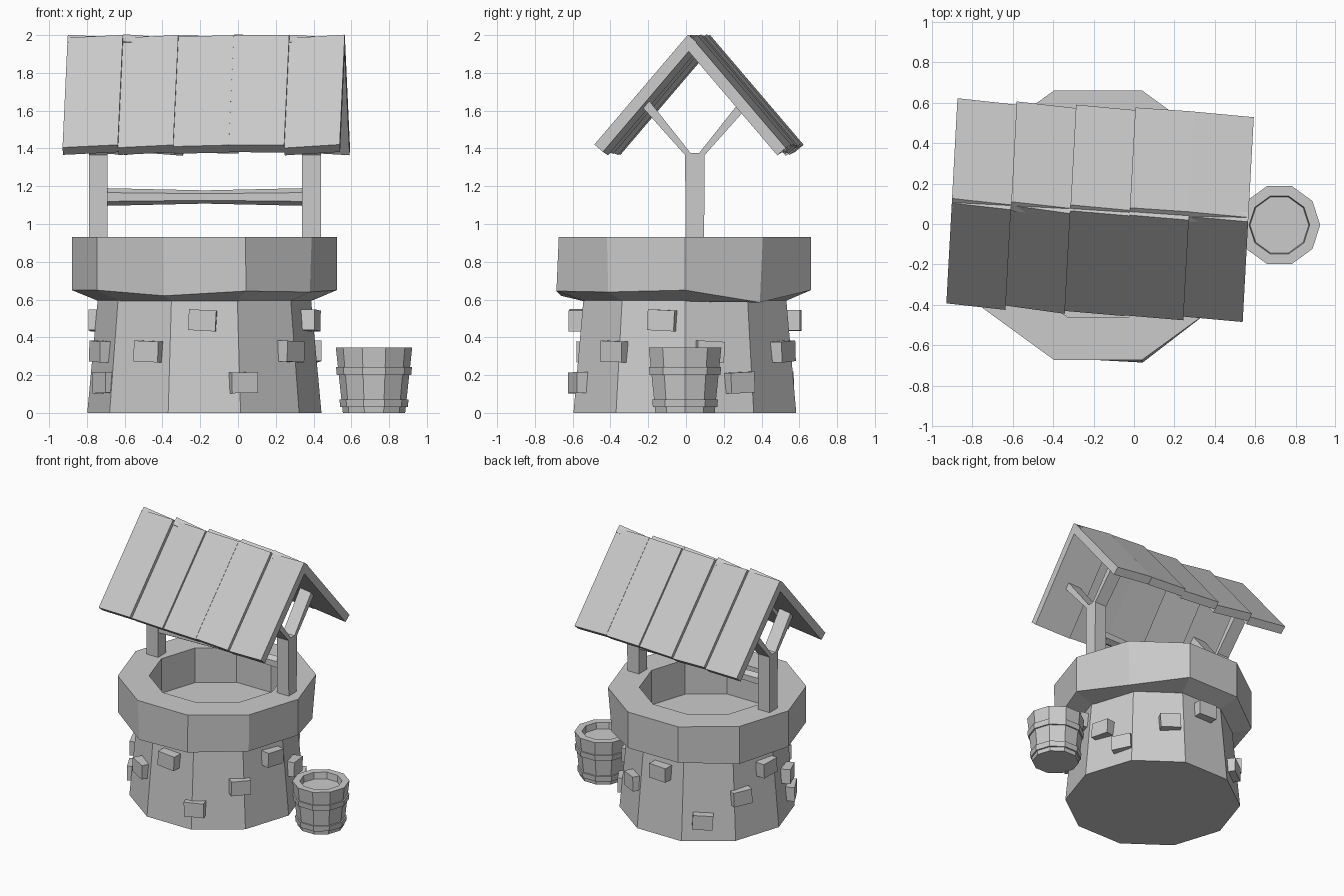
import bpy, bmesh, random
from math import sin, cos, pi, radians
from mathutils import Matrix, Vector

if "Cube" in bpy.data.objects:
    bpy.data.objects.remove(bpy.data.objects["Cube"])

random.seed(4)
WELL = Vector((-0.178, -0.006, 0))
POST_Y = 0.047


def finish(name, bm):
    bmesh.ops.recalc_face_normals(bm, faces=bm.faces)
    me = bpy.data.meshes.new(name)
    bm.to_mesh(me)
    bm.free()
    ob = bpy.data.objects.new(name, me)
    bpy.context.collection.objects.link(ob)
    return ob


def lathe(name, rings, centre, n=10, axis=Matrix(), caps=True, closed=False, dips={}):
    """Join n-sided rings of (radius, height); dips overrides (ring, side)."""
    bm = bmesh.new()
    loops = []
    for i, ring in enumerate(rings):
        loop = []
        for k in range(n):
            r, z = dips.get((i, k), ring)
            a = 2 * pi * k / n
            loop.append(bm.verts.new(centre + axis @ Vector((r * cos(a), r * sin(a), z))))
        loops.append(loop)
    pairs = list(zip(loops, loops[1:]))
    if closed:
        pairs.append((loops[-1], loops[0]))
    for a, b in pairs:
        for k in range(n):
            j = (k + 1) % n
            bm.faces.new((a[k], a[j], b[j], b[k]))
    if caps and not closed:
        bm.faces.new(loops[0])
        bm.faces.new(loops[-1])
    return finish(name, bm)


def box(name, size, matrix):
    bm = bmesh.new()
    bmesh.ops.create_cube(bm, size=1, matrix=matrix @ Matrix.Diagonal((*size, 1)))
    return finish(name, bm)


# Tapered well wall and heavy uneven rim with a shallow basin
lathe("well_wall", [(0.62, 0), (0.562, 0.63)], WELL)
lathe("well_rim",
      [(0.555, 0.59), (0.702, 0.65), (0.702, 0.93), (0.48, 0.93), (0.48, 0.66)], WELL,
      dips={(1, 1): (0.675, 0.585), (1, 7): (0.69, 0.62), (1, 8): (0.715, 0.645),
            (1, 4): (0.70, 0.635), (1, 9): (0.69, 0.64)})

# Stones set in three rows around the wall: height -> angles
rows = {0.49: (-91, -12, 90, 172),
        0.325: (-120, -39, 13, 62, 149, 201),
        0.16: (-70, 29, 122, 208)}
for z, angles in rows.items():
    for a in angles:
        r = 0.605 - 0.06 * z
        m = (Matrix.Translation(WELL + Vector((r * cos(radians(a)), r * sin(radians(a)), z)))
             @ Matrix.Rotation(radians(a + random.uniform(-4, 4)), 4, 'Z')
             @ Matrix.Rotation(radians(random.uniform(-4, 4)), 4, 'X'))
        box("wall_stone", (0.075, 0.145, 0.11), m)

# Forked posts: Y-shaped profile extruded along x
half = [(0.047, 0.70), (0.052, 1.365), (0.275, 1.615), (0.24, 1.65), (0.022, 1.375)]
profile = half + [(-y, z) for y, z in reversed(half)]
for name, x in (("left_post", -0.74), ("right_post", 0.39)):
    bm = bmesh.new()
    face = bm.faces.new([bm.verts.new((x - 0.05, POST_Y + y, z)) for y, z in profile])
    out = bmesh.ops.extrude_face_region(bm, geom=[face])
    verts = [v for v in out["geom"] if isinstance(v, bmesh.types.BMVert)]
    bmesh.ops.translate(bm, verts=verts, vec=(0.1, 0, 0))
    finish(name, bm)

# Crossbar, thinner in the middle
lathe("crossbar", [(0.047, -0.54), (0.035, 0), (0.047, 0.54)],
      Vector((-0.175, POST_Y, 1.143)), n=6, axis=Matrix.Rotation(pi / 2, 4, 'Y'))

# Roof: five slightly tilted planks per slope, the whole roof turned a little
tilts = [(-0.014, 0.008), (-0.018, 0.010), (-0.006, 0.006), (0.004, 0.010), (-0.014, 0.006)]
roof = Matrix.Translation((-0.168, 0.067, 0)) @ Matrix.Rotation(radians(-3.1), 4, 'Z')
slope = Matrix.Translation((0, -0.2625, 1.705)) @ Matrix.Rotation(radians(49.5), 4, 'X')
WIDTH, LENGTH, THICK = 0.294, 0.765, 0.06
for side, turn in (("front", 0), ("back", pi)):
    m = roof @ Matrix.Rotation(turn, 4, 'Z') @ slope
    order = tilts if side == "front" else tilts[::-1]
    for i, (wl, wr) in enumerate(order):
        bm = bmesh.new()
        bmesh.ops.create_cube(bm, size=1)
        skew = random.uniform(-0.008, 0.008)
        for v in bm.verts:
            lift = wr if v.co.x > 0 else wl
            u = (i - 2 + v.co.x) * WIDTH
            w = lift + (0 if v.co.z > 0 else -THICK)
            v.co = m @ Vector((u, v.co.y * LENGTH + skew * v.co.x, w))
        finish(side + "_roof_plank", bm)

# Bucket with two hoops
BUCKET = Vector((0.72, -0.005, 0))
lathe("bucket", [(0.165, 0), (0.202, 0.345), (0.15, 0.345), (0.145, 0.295)], BUCKET)
for name, z, r in (("lower_hoop", 0.03, 0.168), ("upper_hoop", 0.20, 0.186)):
    lathe(name, [(r - 0.012, z), (r + 0.011, z), (r + 0.015, z + 0.042), (r - 0.008, z + 0.042)],
          BUCKET, closed=True)
